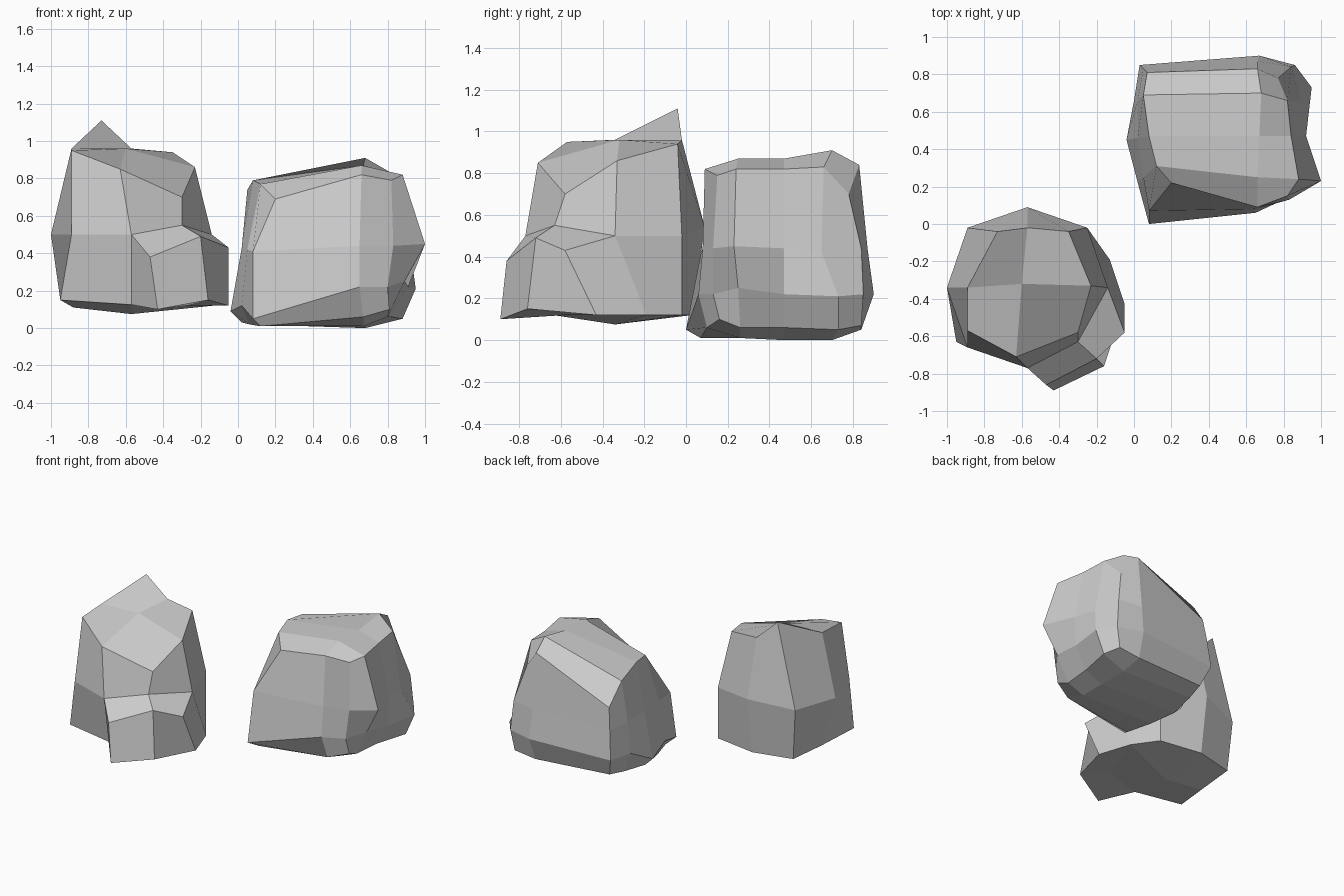
import bpy, bmesh


def skin(bm, a, b, skip=()):
    """Quads between two equally long chains of vertices."""
    for i in range(len(a) - 1):
        if i not in skip:
            bm.faces.new((a[i], a[i + 1], b[i + 1], b[i]))


def cap(bm, ring, spine):
    """Close a ring with two quad strips that meet on a front-to-back spine."""
    k = len(spine)
    left = [ring[0]] + ring[k + 5:][::-1]
    middle = [ring[1]] + spine + [ring[k + 4]]
    right = ring[2:k + 4]
    skin(bm, left, middle)
    skin(bm, middle, right)


def rock(name, rings, top, bottom, bulge=None):
    """Faceted boulder: rings run front-left, front, front-right ... back-left, left."""
    bm = bmesh.new()

    def add(points):
        return [bm.verts.new(p) for p in points]

    loops = [add(r) for r in rings]
    for n, (a, b) in enumerate(zip(loops, loops[1:])):
        hole = (1, 2) if bulge and n == len(loops) - 2 else ()
        skin(bm, a + a[:1], b + b[:1], hole)
    cap(bm, loops[0], add(top))
    cap(bm, loops[-1], add(bottom))

    # Lump pulled out of the front right faces
    if bulge:
        chains = [loops[-2][1:4], add(bulge[0]), add(bulge[1]), loops[-1][1:4]]
        for a, b in zip(chains, chains[1:]):
            skin(bm, a, b)
        bm.faces.new([c[0] for c in chains])
        bm.faces.new([c[2] for c in chains])

    bmesh.ops.recalc_face_normals(bm, faces=bm.faces[:])
    mesh = bpy.data.meshes.new(name)
    bm.to_mesh(mesh)
    bm.free()
    obj = bpy.data.objects.new(name, mesh)
    bpy.context.collection.objects.link(obj)
    return obj


# Pointed rock at the front left
crown = [(-.89, -.57, .95), (-.63, -.71, .85), (-.30, -.58, .70), (-.23, -.33, .86),
         (-.35, -.04, .94), (-.57, -.02, .96), (-.73, -.04, 1.11), (-.89, -.34, .96)]
waist = [(-.89, -.66, .50), (-.57, -.77, .50), (-.30, -.63, .55), (-.14, -.34, .50),
         (-.25, -.02, .50), (-.57, .09, .54), (-.89, -.02, .50), (-1.0, -.34, .50)]
foot = [(-.95, -.63, .15), (-.57, -.67, .125), (-.28, -.58, .12), (-.13, -.19, .12),
        (-.25, -.02, .12), (-.57, .03, .12), (-.86, -.04, .12), (-.88, -.34, .11)]
lump = ([(-.47, -.86, .38), (-.20, -.72, .49), (-.05, -.58, .43)],
        [(-.43, -.89, .10), (-.16, -.76, .15), (-.05, -.43, .12)])
rock("pointed_rock", [crown, waist, foot],
     [(-.60, -.32, .96)], [(-.57, -.34, .075)], lump)

# Broad rock at the back right
crown = [(.20, .22, .69), (.66, .09, .82), (.82, .15, .79), (.88, .24, .82),
         (.84, .47, .82), (.82, .66, .83), (.77, .78, .70), (.66, .83, .84),
         (.07, .81, .58), (.05, .69, .74), (.08, .47, .79), (.12, .31, .77)]
waist = [(.08, .07, .41), (.65, .08, .44), (.83, .13, .44), (1.0, .23, .45),
         (.92, .47, .44), (.89, .65, .42), (.84, .84, .44), (.66, .87, .44),
         (.05, .83, .42), (.02, .66, .43), (.02, .46, .43), (.05, .25, .42)]
skirt = [(.08, .0, .05), (.65, .06, .22), (.80, .13, .22), (.89, .25, .25),
         (.91, .47, .22), (.95, .73, .21), (.86, .85, .22), (.67, .90, .22),
         (.03, .85, .21), (.0, .66, .20), (-.04, .45, .09), (.02, .22, .12)]
foot = [(.12, .07, .01), (.67, .10, .06), (.81, .16, .10), (.80, .26, .06),
        (.82, .47, .06), (.88, .73, .05), (.83, .84, .07), (.66, .84, .05),
        (.08, .79, .07), (.05, .65, .05), (.02, .45, .03), (.06, .25, .02)]
rock("broad_rock", [crown, waist, skirt, foot],
     [(.66, .25, .87), (.67, .47, .87), (.68, .70, .91)],
     [(.67, .26, .01), (.68, .47, .0), (.68, .70, .0)])
